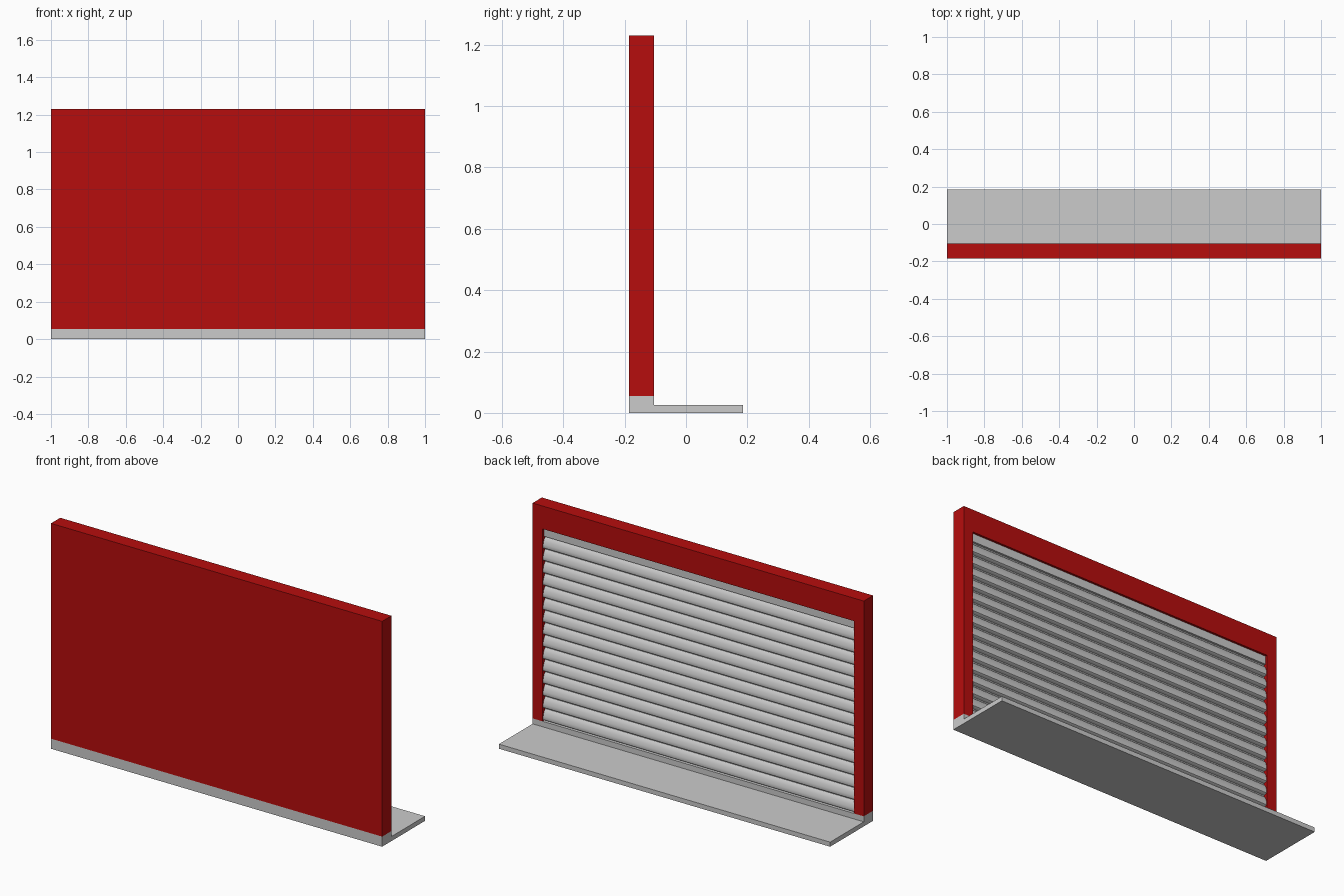
import bpy, bmesh
from mathutils import Vector

if "Cube" in bpy.data.objects:
    bpy.data.objects.remove(bpy.data.objects["Cube"])

FRONT, BACK = -0.185, -0.105      # wall thickness in y
SILL, TOP = 0.055, 1.23           # wall height in z
OPEN_X, OPEN_TOP = 0.94, 1.105    # shutter opening
RECESS = 0.045


def extrude_profile(name, points, half_width):
    """Closed (y, z) profile extruded along x."""
    bm = bmesh.new()
    face = bm.faces.new([bm.verts.new((-half_width, y, z)) for y, z in points])
    ext = bmesh.ops.extrude_face_region(bm, geom=[face])
    verts = [g for g in ext["geom"] if isinstance(g, bmesh.types.BMVert)]
    bmesh.ops.translate(bm, verts=verts, vec=Vector((2 * half_width, 0, 0)))
    bmesh.ops.recalc_face_normals(bm, faces=bm.faces[:])
    mesh = bpy.data.meshes.new(name)
    bm.to_mesh(mesh)
    bm.free()
    obj = bpy.data.objects.new(name, mesh)
    bpy.context.collection.objects.link(obj)
    return obj


def rect(y0, y1, z0, z1):
    return [(y0, z0), (y1, z0), (y1, z1), (y0, z1)]


# L-shaped floor slab with raised sill under the wall
extrude_profile("floor_slab", [(FRONT, 0), (0.185, 0), (0.185, 0.025),
                               (BACK, 0.025), (BACK, SILL), (FRONT, SILL)], 1.0)

# Red wall with a recessed opening on its back side
wall = extrude_profile("wall_frame", rect(FRONT, BACK, SILL, TOP), 1.0)
red = bpy.data.materials.new("red_paint")
red.diffuse_color = (0.47, 0.004, 0.004, 1)
red.use_nodes = True
red.node_tree.nodes["Principled BSDF"].inputs["Base Color"].default_value = red.diffuse_color
wall.data.materials.append(red)
cutter = extrude_profile("opening_cutter",
                         rect(BACK - RECESS, BACK + 0.1, SILL - 0.1, OPEN_TOP), OPEN_X)
cutter.hide_render = True
cutter.display_type = 'WIRE'
cutter.hide_set(True)
cut = wall.modifiers.new("opening", 'BOOLEAN')
cut.operation = 'DIFFERENCE'
cut.solver = 'EXACT'
cut.object = cutter

# Roller shutter: curved slats with a rolled lower lip, plain strip on top
SLATS = 15
pitch = (1.06 - SILL) / SLATS
slat = [(0.0, 0.024), (0.03, 0.012), (0.10, 0.006), (0.22, 0.004), (0.40, 0.006),
        (0.60, 0.010), (0.78, 0.016), (0.90, 0.024)]   # (height fraction, depth)
profile = [(BACK - RECESS, SILL)]
for i in range(SLATS):
    profile += [(BACK - d, SILL + (i + t) * pitch) for t, d in slat]
profile += [(BACK - 0.024, 1.06), (BACK - 0.012, 1.06),
            (BACK - 0.012, OPEN_TOP), (BACK - RECESS, OPEN_TOP)]
shutter = extrude_profile("roller_shutter", profile, OPEN_X)
bpy.context.view_layer.objects.active = shutter
shutter.select_set(True)
bpy.ops.object.shade_smooth_by_angle(angle=0.5)
